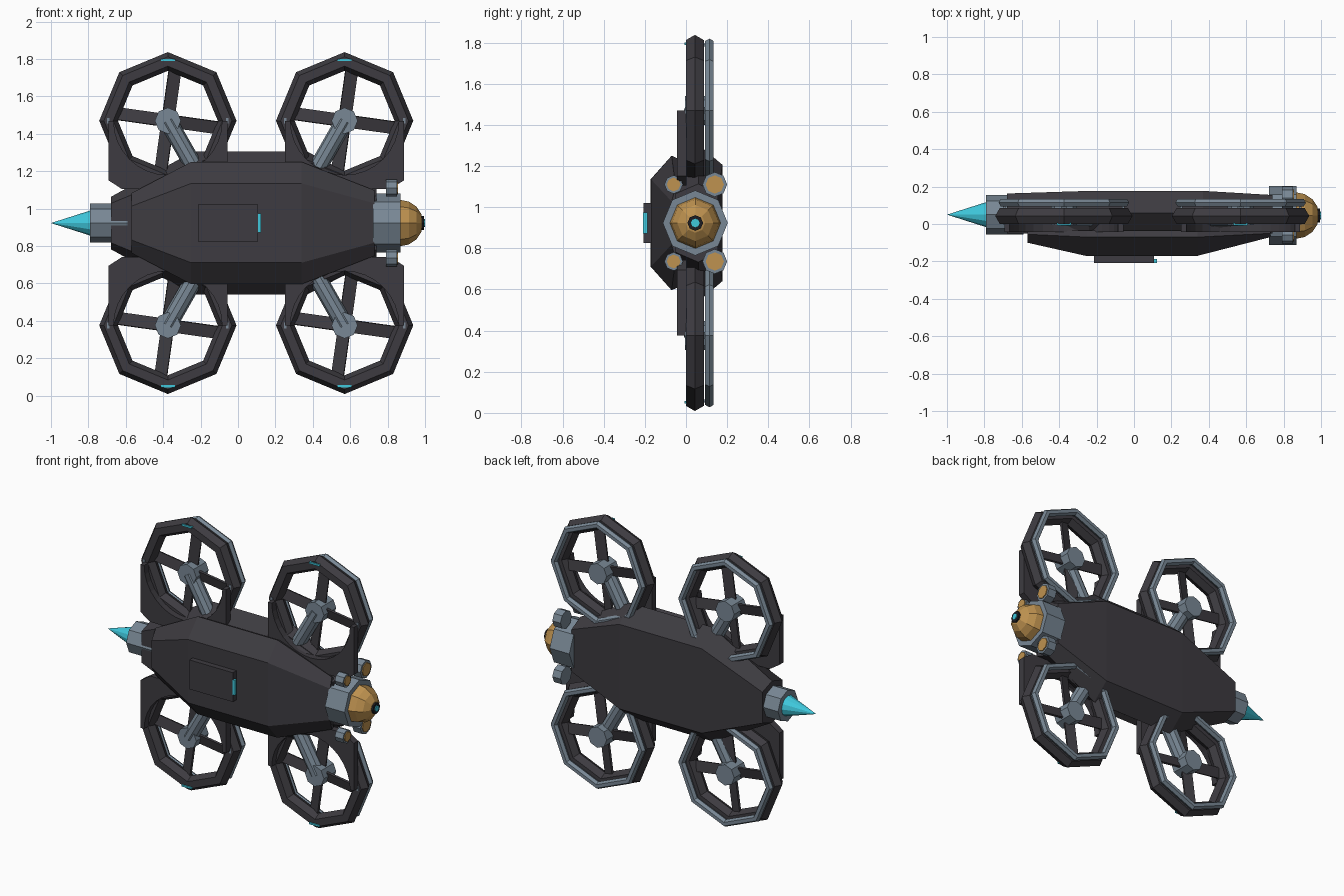
import bpy, bmesh, math
from mathutils import Vector, Matrix

if "Cube" in bpy.data.objects:
    bpy.data.objects.remove(bpy.data.objects["Cube"])

CZ = 0.923  # height of the body axis

def mat(name, c):
    m = bpy.data.materials.new(name)
    m.diffuse_color = (*c, 1)
    m.use_nodes = True
    m.node_tree.nodes["Principled BSDF"].inputs["Base Color"].default_value = m.diffuse_color
    return m

DARK = mat("charcoal", (0.047, 0.044, 0.052))
SLATE = mat("slate grey", (0.19, 0.245, 0.30))
CYAN = mat("cyan", (0.05, 0.58, 0.72))
GOLD = mat("gold", (0.52, 0.29, 0.08))
BLACK = mat("black", (0.012, 0.012, 0.016))

def finish(name, bm, m):
    bmesh.ops.recalc_face_normals(bm, faces=bm.faces)
    me = bpy.data.meshes.new(name)
    bm.to_mesh(me)
    bm.free()
    me.materials.append(m)
    o = bpy.data.objects.new(name, me)
    bpy.context.collection.objects.link(o)
    return o

def rod(name, a, b, r, m, r2=None, seg=8):
    """Cylinder or cone from a to b."""
    a, b = Vector(a), Vector(b)
    d = b - a
    bm = bmesh.new()
    q = d.to_track_quat('Z', 'Y').to_matrix().to_4x4()
    bmesh.ops.create_cone(bm, cap_ends=True, segments=seg, radius1=r,
                          radius2=r if r2 is None else r2, depth=d.length,
                          matrix=Matrix.Translation((a + b) / 2) @ q)
    return finish(name, bm, m)

def box(name, c, size, m, rot=Matrix()):
    bm = bmesh.new()
    bmesh.ops.create_cube(bm, size=1, matrix=Matrix.Translation(c) @ rot @ Matrix.Diagonal((*size, 1)))
    return finish(name, bm, m)

def ring(name, c, R, r, m, seg=8, minor=6):
    """Low-poly torus around the y axis."""
    bm = bmesh.new()
    loops = []
    for i in range(seg):
        a = math.tau * i / seg
        loop = []
        for j in range(minor):
            t = math.tau * j / minor
            d = R + r * math.cos(t)
            loop.append(bm.verts.new((c[0] + d * math.cos(a), c[1] + r * math.sin(t), c[2] + d * math.sin(a))))
        loops.append(loop)
    for i in range(seg):
        p, q = loops[i], loops[(i + 1) % seg]
        for j in range(minor):
            k = (j + 1) % minor
            bm.faces.new((p[j], p[k], q[k], q[j]))
    return finish(name, bm, m)

def loft(name, sections, m):
    """Hull along x; each section is (x, half profile of (y, half height))."""
    bm = bmesh.new()
    loops = []
    for x, prof in sections:
        pts = [(y, h) for y, h in prof] + [(y, -h) for y, h in reversed(prof)]
        loops.append([bm.verts.new((x, y, CZ + h)) for y, h in pts])
    n = len(loops[0])
    for p, q in zip(loops, loops[1:]):
        for j in range(n):
            k = (j + 1) % n
            bm.faces.new((p[j], p[k], q[k], q[j]))
    bm.faces.new(loops[0])
    bm.faces.new(loops[-1])
    return finish(name, bm, m)

# Rear hull and front armour hull
loft("rear_hull", [(x, [(yb, 0.74 * h), (0.06, h), (-0.05, 0.75 * h)]) for x, yb, h in
                   [(-0.68, 0.163, 0.14), (-0.24, 0.177, 0.382), (0.37, 0.177, 0.382), (0.74, 0.155, 0.19)]], DARK)
loft("front_hull", [(x, [(-0.035, 0.95 * h), (ym, h), (yf, hf)]) for x, ym, h, yf, hf in
                    [(-0.57, -0.055, 0.16, -0.10, 0.09), (-0.25, -0.07, 0.327, -0.172, 0.212),
                     (0.34, -0.07, 0.327, -0.17, 0.212), (0.73, -0.05, 0.175, -0.07, 0.105)]], DARK)

# Hatch with light strip
box("hatch", (-0.054, -0.185, CZ), (0.322, 0.045, 0.196), DARK)
box("hatch_light", (0.114, -0.198, CZ), (0.016, 0.02, 0.10), CYAN)

# Tail collar and glowing cone
rod("tail_collar", (-0.59, 0.05, CZ), (-0.79, 0.05, CZ), 0.105, SLATE)
rod("tail_cone", (-0.79, 0.05, CZ), (-1.0, 0.05, CZ), 0.067, CYAN, r2=0, seg=12)

# Head: collar, dome, eye
HY = 0.045
rod("head_collar", (0.722, HY, CZ), (0.868, HY, CZ), 0.158, SLATE)
bm = bmesh.new()
bmesh.ops.create_uvsphere(bm, u_segments=8, v_segments=8, radius=0.124,
                          matrix=Matrix.Translation((0.866, HY, CZ)) @ Matrix.Rotation(math.pi / 2, 4, 'Y'))
finish("head_dome", bm, GOLD)
rod("eye_rim", (0.96, HY, CZ), (0.994, HY, CZ), 0.038, BLACK)
rod("eye_light", (0.98, HY, CZ), (1.0, HY, CZ), 0.021, CYAN)

# Four side lenses around the head
for sz in (1, -1):
    for y, r, tag in ((-0.06, 0.045, "front"), (0.14, 0.06, "rear")):
        z = CZ + sz * 0.187
        side = "upper" if sz > 0 else "lower"
        rod(f"{side}_{tag}_lens_housing", (0.79, y, z), (0.85, y, z), r, SLATE)
        rod(f"{side}_{tag}_lens", (0.84, y, z), (0.856, y, z), r * 0.74, GOLD)

# Rotor units
for rx, sx, xn in ((-0.375, 1, "tail"), (0.57, -1, "head")):
    for sz, zn in ((1, "upper"), (-1, "lower")):
        n = f"{zn}_{xn}"
        rz = CZ + sz * 0.547
        P = lambda x, y, z: (rx + x, y, rz + z)
        ring(n + "_rotor_ring", P(0, 0.043, 0), 0.317, 0.05, DARK)
        ring(n + "_rear_ring", P(0, 0.114, 0), 0.325, 0.024, SLATE)
        rod(n + "_hub", P(0, -0.005, 0), P(0, 0.125, 0), 0.07, SLATE)
        rod(n + "_strut", P(0, 0.035, 0), P(sx * 0.2, 0.035, -sz * 0.35), 0.048, SLATE, seg=10)
        # blades, slightly turned and pitched
        for i in range(4):
            a = math.radians(8 + 90 * i)
            R = Matrix.Rotation(a, 4, 'Y')
            c = R @ Vector((0.17, 0, 0))
            box(f"{n}_blade_{i + 1}", P(c.x, 0.05, c.z), (0.25, 0.014, 0.068), DARK,
                R @ Matrix.Rotation(math.radians(14), 4, 'X'))
        # clips joining both rings
        for i in range(4):
            R = Matrix.Rotation(math.pi / 2 * i, 4, 'Y')
            c = R @ Vector((0.318, 0, 0))
            y0 = -0.004 if i % 2 == 0 else 0.04
            box(f"{n}_clip_{i + 1}", P(c.x, (y0 + 0.125) / 2, c.z), (0.014, 0.125 - y0, 0.032), SLATE, R)
        box(n + "_marker_light", P(0, 0.0, sz * 0.325), (0.075, 0.016, 0.012), CYAN)
        # half guard plate with a round cut-out on the body side
        bm = bmesh.new()
        N = 16
        rows = []
        for i in range(N + 1):
            t = math.pi * i / N
            ci, si = math.cos(t), math.sin(t)
            k = min(0.318 / max(abs(ci), 1e-6), 0.366 / max(si, 1e-6))
            rows.append([bm.verts.new(P(ci * d, y, -sz * si * d))
                         for d, y in ((0.29, -0.043), (k, -0.043), (k, 0.002), (0.29, 0.002))])
        for p, q in zip(rows, rows[1:]):
            for j in range(4):
                bm.faces.new((p[j], p[(j + 1) % 4], q[(j + 1) % 4], q[j]))
        for p in (rows[0], rows[-1]):
            bm.faces.new(p)
        finish(n + "_guard_plate", bm, DARK)
